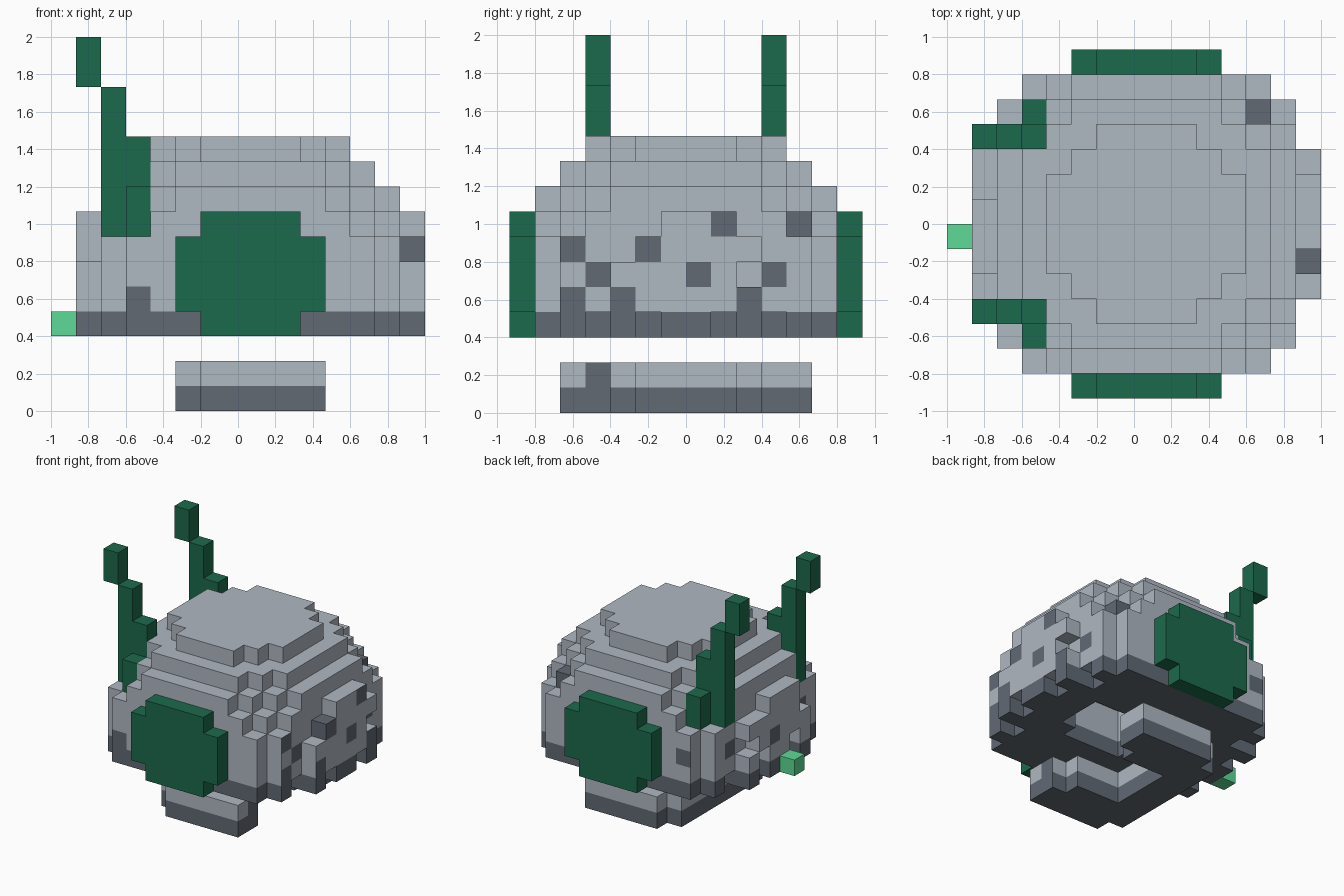
import bpy
import bmesh
from mathutils import Vector

cube = bpy.data.objects.get("Cube")
if cube:
    bpy.data.objects.remove(cube, do_unlink=True)

U = 2 / 15                      # block size
ORIGIN = Vector((-1, -7 * U, 0))


def material(name, r, g, b):
    m = bpy.data.materials.new(name)
    m.use_nodes = True
    m.diffuse_color = (r, g, b, 1)
    m.node_tree.nodes["Principled BSDF"].inputs["Base Color"].default_value = (r, g, b, 1)
    return m


LIGHT, DARK, GREEN, MINT = range(4)
MATERIALS = [
    material("light grey", 0.43, 0.48, 0.54),
    material("dark grey", 0.120, 0.144, 0.175),
    material("dark green", 0.012, 0.143, 0.073),
    material("mint green", 0.110, 0.700, 0.305),
]


def box(x0, x1, y0, y1, z0, z1):
    """Set of block cells filling a box (upper bounds excluded)."""
    return {(x, y, z) for x in range(x0, x1) for y in range(y0, y1) for z in range(z0, z1)}


def build(name, cells, colour):
    """Skin a set of cells, keeping only the exposed faces."""
    bm = bmesh.new()
    corners = {}

    def vert(p):
        key = tuple(p)
        if key not in corners:
            corners[key] = bm.verts.new(ORIGIN + Vector(key) * U)
        return corners[key]

    for cell in sorted(cells):
        for axis in range(3):
            for side in (0, 1):
                near = list(cell)
                near[axis] += 2 * side - 1
                if tuple(near) in cells:
                    continue
                loop = []
                for a, b in ((0, 0), (1, 0), (1, 1), (0, 1)):
                    p = list(cell)
                    p[axis] += side
                    p[(axis + 1) % 3] += a
                    p[(axis + 2) % 3] += b
                    loop.append(vert(p))
                face = bm.faces.new(loop if side else loop[::-1])
                face.material_index = colour(cell, axis)
    mesh = bpy.data.meshes.new(name)
    bm.to_mesh(mesh)
    bm.free()
    for m in MATERIALS:
        mesh.materials.append(m)
    obj = bpy.data.objects.new(name, mesh)
    bpy.context.collection.objects.link(obj)


def flip_y(cells):
    return {(x, 13 - y, z) for x, y, z in cells}


# Side stalks: a stepped column that leans outward
stalk = box(1, 2, 10, 11, 13, 15) | box(2, 3, 10, 11, 7, 13)
stalk |= box(3, 4, 10, 11, 7, 11) | box(3, 4, 11, 12, 7, 9)
stalks = {"back_stalk": stalk, "front_stalk": flip_y(stalk)}

# Body: stacked stepped layers, each a union of (half width, half depth) boxes
WIDE = ((6, 5), (5, 6))
LAYERS = {
    3: WIDE, 4: WIDE, 5: WIDE, 6: WIDE,
    7: ((6, 4), (5, 5), (4, 6)),
    8: ((6, 3), (5, 4), (4, 5), (3, 6)),
    9: ((5, 3), (4, 4), (3, 5)),
    10: ((4, 2), (3, 3), (2, 4)),
}
body = set()
for z, shapes in LAYERS.items():
    for w, d in shapes:
        body |= box(8 - w, 8 + w, 7 - d, 7 + d, z, z + 1)

# Notched lower rim and rough outer blocks on both sides
body -= {(x, y, 3) for x in (2, 13) for y in (3, 10)}
RIGHT_BUMPS = {3: (4, 6, 7, 9), 4: range(4, 10), 5: range(4, 9), 6: range(5, 10), 7: (6, 7, 8)}
LEFT_BUMPS = {3: (4, 6, 7, 9), 4: (4, 6, 7, 9), 5: range(4, 9), 6: range(5, 10), 7: (5, 6, 7)}
for x, bumps in ((14, RIGHT_BUMPS), (1, LEFT_BUMPS)):
    for z, rows in bumps.items():
        body |= {(x, y, z) for y in rows}

# Stepped opening in the underside
body -= box(7, 12, 6, 9, 3, 4) | box(7, 11, 5, 9, 3, 6) | box(7, 11, 6, 8, 6, 8)
for cells in stalks.values():
    body -= cells

# Dark spots on the side faces as (row, layer), and fully dark blocks
RIGHT_SPOTS = {(8, 7), (11, 7), (2, 6), (5, 6), (3, 5), (7, 5), (10, 5), (2, 4), (4, 4), (9, 4)}
LEFT_SPOTS = {(10, 5), (3, 5), (7, 5)}
DARK_BLOCKS = {(14, 5, 6), (12, 11, 7)}
END_SPOTS = {(3, 1, 4), (3, 12, 5)}


def body_colour(cell, axis):
    x, y, z = cell
    if z == 3 or cell in DARK_BLOCKS:
        return DARK
    if axis == 0:
        spots = RIGHT_SPOTS if x > 11 else LEFT_SPOTS if x < 3 else ()
        return DARK if (y, z) in spots else LIGHT
    return DARK if axis == 1 and cell in END_SPOTS else LIGHT


def base_colour(cell, axis):
    return DARK if cell[2] == 0 or (axis == 0 and cell == (10, 3, 1)) else LIGHT


build("body", body, body_colour)

# Base: open ring under the body, front and back halves alike
foot = box(6, 11, 2, 3, 0, 2) | box(5, 11, 3, 4, 0, 2) | box(5, 10, 4, 5, 0, 2)
base = foot | flip_y(foot) | box(5, 7, 5, 9, 0, 2)
build("base", base, base_colour)

# Round panels front and back
panel = box(5, 11, 0, 1, 4, 7) | box(6, 10, 0, 1, 3, 8)
for name, cells in {"front_panel": panel, "back_panel": flip_y(panel), **stalks}.items():
    build(name, cells, lambda cell, axis: GREEN)

# Small block on the side
build("side_knob", box(0, 1, 6, 7, 3, 4), lambda cell, axis: MINT)
